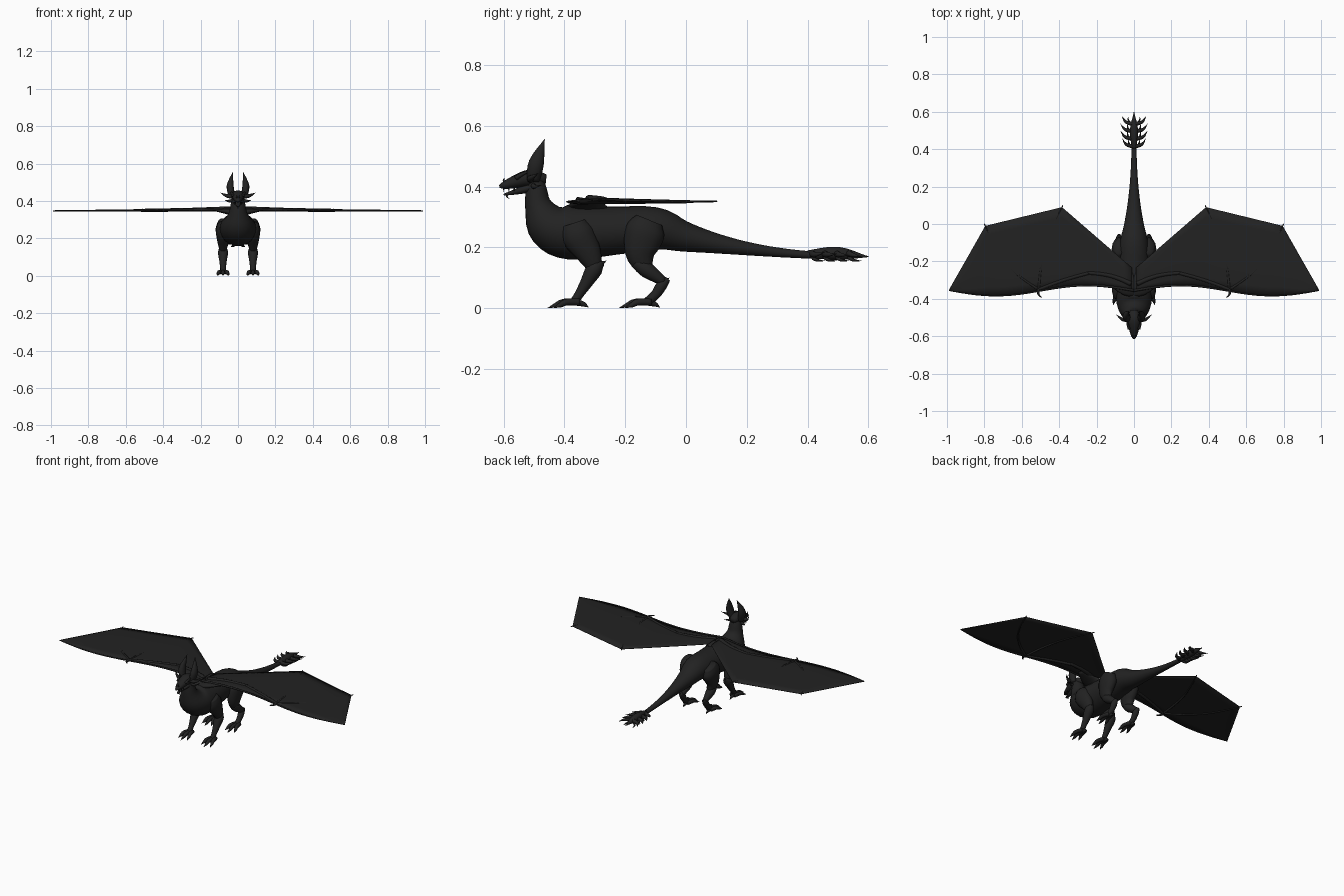
import bpy, bmesh, math
from mathutils import Vector

cube = bpy.data.objects.get("Cube")
if cube:
    bpy.data.objects.remove(cube, do_unlink=True)

hide = bpy.data.materials.new("charcoal hide")
hide.use_nodes = True
shade = (0.016, 0.016, 0.016, 1)
hide.diffuse_color = shade
hide.node_tree.nodes["Principled BSDF"].inputs["Base Color"].default_value = shade

ACROSS, UP = Vector((1, 0, 0)), Vector((0, 0, 1))


def finish(name, bm, mirror):
    """Turn a bmesh into a smooth object, mirrored left to right if asked."""
    bmesh.ops.recalc_face_normals(bm, faces=bm.faces)
    for face in bm.faces:
        face.smooth = True
    mesh = bpy.data.meshes.new(name)
    bm.to_mesh(mesh)
    bm.free()
    mesh.materials.append(hide)
    obj = bpy.data.objects.new(name, mesh)
    bpy.context.collection.objects.link(obj)
    if mirror:
        obj.modifiers.new("Mirror", 'MIRROR').use_mirror_merge = False
    return obj


def spline(points, steps):
    """Smooth curve through all points."""
    curve = []
    last = len(points) - 1
    for i in range(last):
        a, b, c, d = (points[min(max(i + k, 0), last)] for k in (-1, 0, 1, 2))
        for s in range(steps):
            t = s / steps
            curve.append(b + (c - a) * t / 2 + (a - b * 2.5 + c * 2 - d / 2) * t * t
                         + (b * 3 - a - c * 3 + d) * t ** 3 / 2)
    return curve + [points[last]]


def sweep(name, path, radii, wide=1.0, mirror=True, side=ACROSS, sides=12, steps=4):
    """Elliptical tube along a path; wide scales the radius along the side axis."""
    stations = [Vector((*p, r)) for p, r in zip(path, radii)]
    curve = spline(stations, steps)
    centres = [station.to_3d() for station in curve]
    bm = bmesh.new()
    rings = []
    for i, (centre, station) in enumerate(zip(centres, curve)):
        ahead = centres[min(i + 1, len(centres) - 1)] - centres[max(i - 1, 0)]
        ahead.normalize()
        u = (side - ahead * side.dot(ahead)).normalized()
        v = ahead.cross(u)
        radius = max(station.w, 0.0005)
        angles = [math.tau * k / sides for k in range(sides)]
        rings.append([bm.verts.new(centre + radius * (u * wide * math.cos(a) + v * math.sin(a)))
                      for a in angles])
    for ring, following in zip(rings, rings[1:]):
        for k in range(sides):
            bm.faces.new((ring[k - 1], ring[k], following[k], following[k - 1]))
    bm.faces.new(rings[0])
    bm.faces.new(rings[-1])
    return finish(name, bm, mirror)


def profile(name, outline, radii, x=0.0, **options):
    """Sweep whose path lies in a fore-and-aft plane."""
    return sweep(name, [(x, y, z) for y, z in outline], radii, **options)


def spike(name, base, bend, tip, radius, side=UP):
    return sweep(name, [base, bend, tip], [radius, radius * 0.7, 0], side=side, sides=8)


# Tail thickens by rule into the torso, which turns up into the neck
tail_length, tail_end = 0.7, 0.6
outline, radii = [], []
for i in range(8):
    t = i / 8
    outline.append((tail_end - tail_length * t, 0.17 + 0.09 * t ** 2.2))
    radii.append(0.011 + 0.06 * t ** 3 if i else 0.002)
outline += [(-0.1, 0.262), (-0.24, 0.255), (-0.38, 0.25), (-0.45, 0.276),
            (-0.485, 0.335), (-0.493, 0.39), (-0.5, 0.435)]
radii += [0.07, 0.08, 0.09, 0.078, 0.046, 0.035, 0.027]
profile("body", outline, radii, wide=1.08, mirror=False, sides=24)
profile("tail_club", [(0.4, 0.18), (0.5, 0.18), (0.6, 0.17)], [0.01, 0.022, 0], mirror=False)

# Head
profile("skull", [(-0.46, 0.425), (-0.5, 0.428), (-0.535, 0.424), (-0.59, 0.407), (-0.614, 0.4)],
        [0.015, 0.028, 0.026, 0.015, 0.005], wide=1.25, mirror=False, sides=16)
profile("lower_jaw", [(-0.5, 0.4), (-0.55, 0.386), (-0.6, 0.373)], [0.018, 0.011, 0.003],
        wide=1.8, mirror=False)
sweep("crest_horn", [(0.03, -0.503, 0.42), (0.042, -0.492, 0.48), (0.027, -0.465, 0.557)],
      [0.021, 0.025, 0], wide=0.75)
spike("cheek_spike", (0.02, -0.51, 0.425), (0.06, -0.51, 0.428), (0.095, -0.485, 0.445), 0.014)
spike("jaw_spike", (0.02, -0.5, 0.405), (0.05, -0.5, 0.4), (0.07, -0.475, 0.405), 0.01)
spike("brow", (0.026, -0.56, 0.428), (0.034, -0.535, 0.443), (0.036, -0.5, 0.455), 0.008)
spike("nose_horn", (0.006, -0.59, 0.41), (0.006, -0.6, 0.42), (0.006, -0.597, 0.43), 0.005, ACROSS)
spike("chin_spike", (0.004, -0.585, 0.376), (0.004, -0.59, 0.367), (0.004, -0.58, 0.36), 0.004,
      ACROSS)
for i in range(3):
    root = Vector((0.013 + i * 0.003, -0.6 + i * 0.017, 0.397))
    spike(f"fang_{i}", root, root - UP * 0.006, root - UP * 0.014, 0.003, ACROSS)

# Legs, all in the plane of the foot
stance = 0.08
profile("front_upper_leg", [(-0.37, 0.28), (-0.355, 0.24), (-0.32, 0.18), (-0.297, 0.125)],
        [0.04, 0.055, 0.042, 0.022], x=stance, wide=0.7)
profile("front_lower_leg", [(-0.275, 0.15), (-0.3, 0.13), (-0.33, 0.08), (-0.352, 0.045),
                            (-0.368, 0.02)], [0.01, 0.027, 0.02, 0.015, 0.015], x=stance)
profile("elbow_spike", [(-0.29, 0.14), (-0.262, 0.156)], [0.014, 0], x=stance)
profile("thigh", [(-0.12, 0.29), (-0.135, 0.25), (-0.15, 0.18), (-0.135, 0.128)],
        [0.045, 0.066, 0.05, 0.026], x=stance, wide=0.6)
profile("shin", [(-0.165, 0.152), (-0.128, 0.125), (-0.072, 0.086)], [0.02, 0.026, 0.014], x=stance)
profile("hock", [(-0.06, 0.097), (-0.08, 0.075), (-0.1, 0.045), (-0.128, 0.02)],
        [0.01, 0.018, 0.016, 0.015], x=stance)
profile("hock_spike", [(-0.075, 0.085), (-0.055, 0.1)], [0.011, 0], x=stance)

# Feet with three clawed toes and a dew claw
for label, ankle in (("front", -0.365), ("hind", -0.13)):
    for spread in (-1, 0, 1):
        reach = 0.09 - abs(spread) * 0.02
        toe = []
        for along, height in ((-0.2, 0.02), (0.4, 0.02), (0.7, 0.01), (1, 0.001)):
            toe.append((stance + spread * (0.014 + along * 0.018), ankle - reach * along, height))
        sweep(f"{label}_toe_{spread + 1}", toe, [0.012, 0.011, 0.008, 0], sides=8)
    profile(f"{label}_dew_claw", [(ankle, 0.02), (ankle + 0.028, 0.013), (ankle + 0.045, 0.002)],
            [0.011, 0.008, 0], x=stance)

# Wings: leading edge is a wave, trailing edge runs between the finger tips
span = 0.99
root, elbow, wrist = Vector((0.01, -0.235)), Vector((0.24, -0.262)), Vector((0.51, -0.35))
inner_tip, middle_tip = Vector((0.385, 0.09)), Vector((0.795, -0.01))
outer_tip = Vector((span, -0.354))


def leading(x):
    return -0.356 + 0.028 * math.sin(math.tau * x / span)


def wing_point(x, y):
    return Vector((x, y, 0.347 + 0.012 * (1 - x) ** 2))


bm = bmesh.new()
rows, across = [], 8
corners = [root, inner_tip, middle_tip, outer_tip]
for start, end in zip(corners, corners[1:]):
    for s in range(across):
        back = start.lerp(end, s / across)
        row = []
        for k in range(across + 1):
            t = k / across
            spot = wing_point(back.x, leading(back.x) * (1 - t) + back.y * t)
            row.append(bm.verts.new(spot + UP * 0.004 * math.sin(math.pi * t)))
        rows.append(row)
for row, following in zip(rows, rows[1:]):
    for k in range(across):
        bm.faces.new((row[k], row[k + 1], following[k + 1], following[k]))
tip = bm.verts.new(wing_point(*outer_tip))
for k in range(across):
    bm.faces.new((rows[-1][k], rows[-1][k + 1], tip))
membrane = finish("wing_membrane", bm, True)
thickness = membrane.modifiers.new("Thickness", 'SOLIDIFY')
thickness.thickness, thickness.offset = 0.003, 0


def wing_bone(name, start, end, thick, thin, bow=0.0):
    """Tapered bone that bows to one side and runs slightly past its end."""
    normal = Vector((end.y - start.y, start.x - end.x))
    spots = [start.lerp(end, t) + normal * bow * math.sin(math.pi * t)
             for t in (0, 0.25, 0.5, 0.75, 1, 1.02)]
    radii = [thick + (thin - thick) * i / 5 for i in range(6)]
    sweep(name, [wing_point(*spot) for spot in spots], radii, side=UP, sides=8)


wing_bone("wing_upper_arm", Vector((0.015, -0.32)), elbow, 0.014, 0.009, -0.06)
wing_bone("wing_forearm", elbow, wrist, 0.01, 0.008, -0.02)
wing_bone("middle_finger", wrist, middle_tip, 0.007, 0.002, 0.1)
wing_bone("inner_finger", wrist, inner_tip, 0.007, 0.002, 0.06)
wing_bone("wrist_claw", wrist, Vector((0.495, -0.392)), 0.009, 0.001, -0.2)
edge = [span * i / 12 for i in range(13)]
sweep("wing_front_edge", [wing_point(x, leading(x)) for x in edge],
      [0.007 - 0.005 * x for x in edge], side=UP, sides=8)
sweep("wing_root", [(0, -0.32, 0.325), (0.05, -0.325, 0.343), (0.15, -0.3, 0.355)],
      [0.07, 0.055, 0.01], wide=0.3, side=UP)

# Tail spikes sweep outward and back
for i in range(4):
    y, reach = 0.415 + i * 0.04, 0.073 - 0.004 * (i - 1.6) ** 2
    spike(f"tail_spike_{i}", (0, y, 0.18), (reach * 0.65, y + 0.01, 0.176),
          (reach, y + 0.042, 0.184 - i * 0.005), 0.012)
    spike(f"tail_lower_spike_{i}", (0, y, 0.175), (reach * 0.4, y + 0.01, 0.16),
          (reach * 0.5, y + 0.045, 0.155), 0.008)
